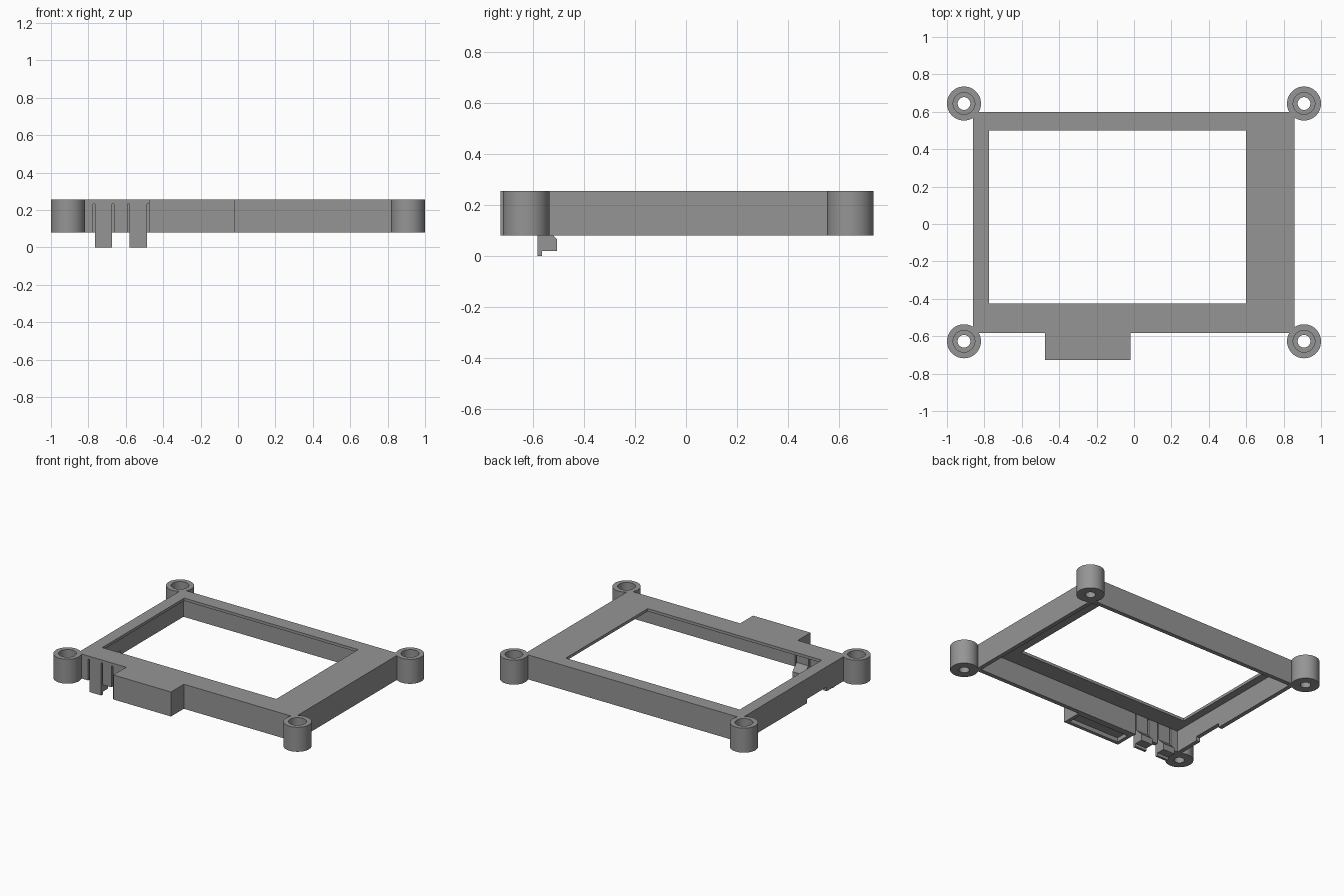
import bpy, bmesh, math

if "Cube" in bpy.data.objects:
    bpy.data.objects.remove(bpy.data.objects["Cube"])

GREY = bpy.data.materials.new("mid_grey")
GREY.diffuse_color = (0.3, 0.3, 0.3, 1)
GREY.use_nodes = True
GREY.node_tree.nodes["Principled BSDF"].inputs["Base Color"].default_value = GREY.diffuse_color

Z0, Z1 = 0.08, 0.255        # underside and top of the frame
PLATE = 0.235               # underside of the face plate


def add_object(name, bm):
    bmesh.ops.recalc_face_normals(bm, faces=bm.faces)
    mesh = bpy.data.meshes.new(name)
    bm.to_mesh(mesh)
    bm.free()
    mesh.materials.append(GREY)
    obj = bpy.data.objects.new(name, mesh)
    bpy.context.collection.objects.link(obj)
    return obj


def box(name, x, y, z):
    bm = bmesh.new()
    bmesh.ops.create_cube(bm, size=1)
    for v in bm.verts:
        v.co = [(a + b) / 2 + c * (b - a) for (a, b), c in zip((x, y, z), v.co)]
    return add_object(name, bm)


def cut(obj, x, y, z):
    cutter = box("cutter", x, y, z)
    mod = obj.modifiers.new("cut", 'BOOLEAN')
    mod.operation = 'DIFFERENCE'
    mod.solver = 'EXACT'
    mod.object = cutter
    bpy.context.view_layer.objects.active = obj
    bpy.ops.object.modifier_apply(modifier=mod.name)
    bpy.data.objects.remove(cutter)


def prism_x(name, x0, x1, profile):
    bm = bmesh.new()
    face = bm.faces.new([bm.verts.new((x0, y, z)) for y, z in profile])
    ext = bmesh.ops.extrude_face_region(bm, geom=[face])["geom"]
    for v in ext:
        if isinstance(v, bmesh.types.BMVert):
            v.co.x = x1
    return add_object(name, bm)


def lathe(name, cx, cy, profile, n=48):
    bm = bmesh.new()
    rings = [[bm.verts.new((cx + r * math.cos(2 * math.pi * i / n),
                            cy + r * math.sin(2 * math.pi * i / n), z))
              for i in range(n)] for r, z in profile]
    for k, a in enumerate(rings):
        b = rings[(k + 1) % len(rings)]
        for i in range(n):
            j = (i + 1) % n
            bm.faces.new((a[i], a[j], b[j], b[i]))
    return add_object(name, bm)


# Frame: hollow underneath, with an off-centre window
frame = box("frame", (-0.86, 0.857), (-0.583, 0.60), (Z0, Z1))
cut(frame, (-0.83, 0.827), (-0.553, 0.57), (0, PLATE))
cut(frame, (-0.775, 0.60), (-0.425, 0.50), (0, 0.4))

# Cable notch in the underside of the left wall
cut(frame, (-0.9, -0.80), (-0.36, -0.14), (0, 0.11))

# Front clips, each freed by a slit on either side
for x0, x1 in ((-0.765, -0.673), (-0.58, -0.487)):
    for a, b in ((x0 - 0.011, x0), (x1, x1 + 0.011)):
        cut(frame, (a, b), (-0.7, -0.54), (0, PLATE - 0.002))
    prism_x("clip", x0, x1, [(-0.583, 0), (-0.565, 0), (-0.565, 0.02), (-0.505, 0.02),
                             (-0.505, 0.065), (-0.553, 0.113), (-0.583, 0.113)])

# Front housing with a shallow recess below
housing = box("front_housing", (-0.475, -0.02), (-0.728, -0.57), (Z0, Z1))
cut(housing, (-0.45, -0.045), (-0.703, -0.60), (0, Z0 + 0.03))

# Counterbored corner posts
for cx in (-0.909, 0.909):
    for cy in (-0.627, 0.644):
        post = lathe("corner_post", cx, cy,
                     [(0.034, Z0), (0.091, Z0), (0.091, Z1),
                      (0.058, Z1), (0.058, 0.125), (0.034, 0.125)])
        bpy.ops.object.select_all(action='DESELECT')
        post.select_set(True)
        bpy.context.view_layer.objects.active = post
        bpy.ops.object.shade_smooth_by_angle(angle=math.radians(30))
